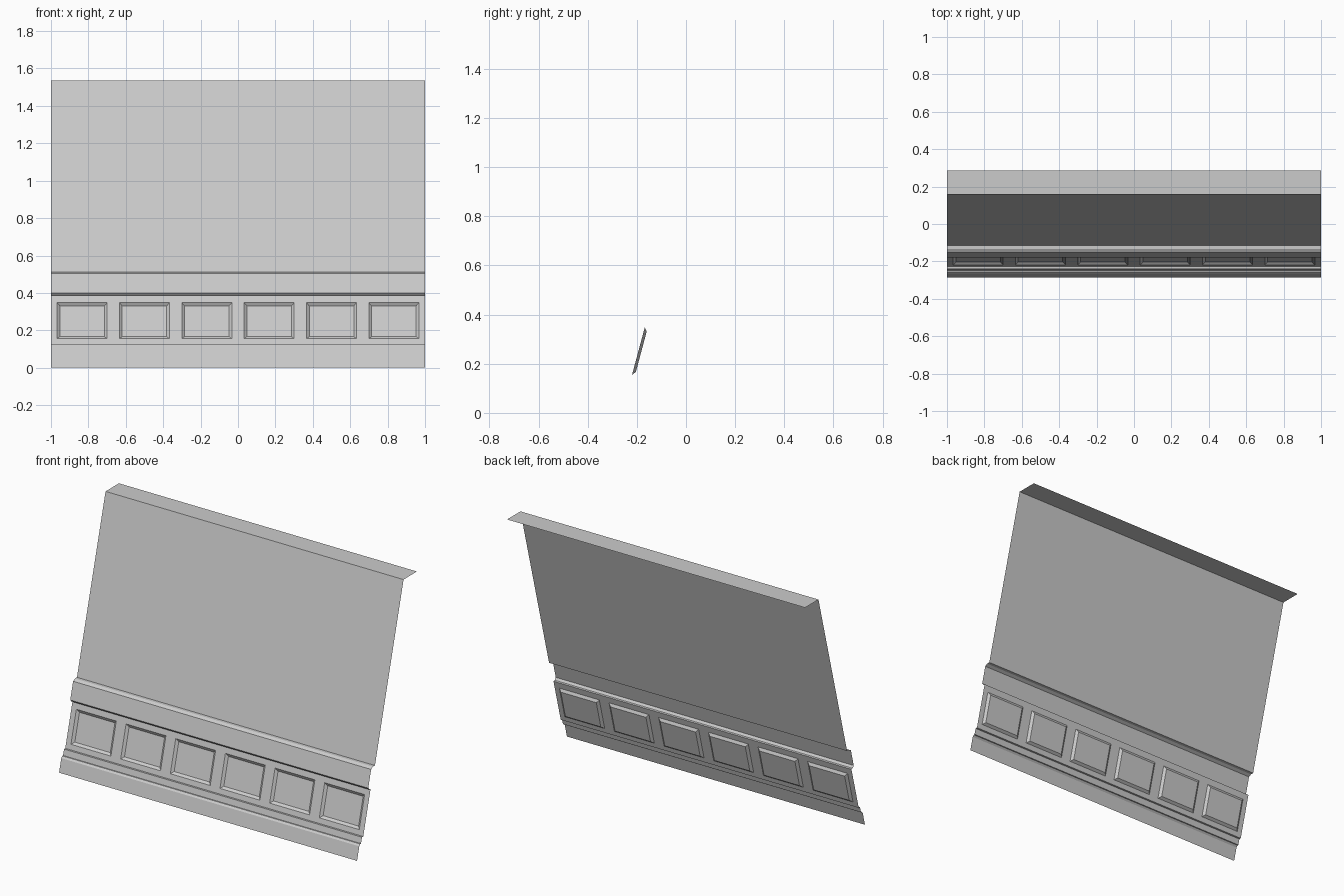
import bpy, bmesh, math

if "Cube" in bpy.data.objects:
    bpy.data.objects.remove(bpy.data.objects["Cube"])

SLOPE = math.tan(math.radians(15))   # the whole wall leans back


def lean(offset, z):
    return (offset + SLOPE * z, z)


def finish(name, bm):
    mesh = bpy.data.meshes.new(name)
    bm.to_mesh(mesh)
    bm.free()
    obj = bpy.data.objects.new(name, mesh)
    bpy.context.collection.objects.link(obj)
    return obj


def strip(name, profile, xs=(-1, 1)):
    """Sweep an open (y, z) profile along x as a single-sided sheet."""
    bm = bmesh.new()
    rows = [[bm.verts.new((x, y, z)) for x in xs] for y, z in profile]
    cells = {}
    for r in range(len(rows) - 1):
        for c in range(len(xs) - 1):
            a, b = rows[r], rows[r + 1]
            cells[r, c] = bm.faces.new((a[c], a[c + 1], b[c + 1], b[c]))
    bm.normal_update()
    return bm, cells


FRONT, PLINTH, BAND, WALL = -0.287, -0.273, -0.261, -0.253

# skirting board with a chamfered top and a second smaller step
bm, _ = strip("skirting", [
    lean(FRONT, 0), lean(FRONT, 0.08), (-0.256, 0.09),
    lean(PLINTH, 0.09), lean(PLINTH, 0.125), lean(BAND, 0.125)])
finish("skirting", bm)

# band with six recessed panels
xs = [-1.0]
for i in range(6):
    centre = (2 * i - 5) / 6
    xs += [centre - 0.134, centre + 0.134]
xs.append(1.0)
bm, cells = strip("panel_band", [lean(BAND, z) for z in (0.125, 0.155, 0.348, 0.385)], xs)
panels = [cells[1, c] for c in range(1, 12, 2)]
bmesh.ops.inset_individual(bm, faces=panels, thickness=0.015, depth=-0.012,
                           use_even_offset=True)
finish("panel_band", bm)

# projecting rail above the panels
bm, _ = strip("rail", [
    lean(BAND, 0.385), (-0.169, 0.387), lean(FRONT, 0.40),
    lean(FRONT, 0.503), (-0.135, 0.513), lean(WALL, 0.513)])
finish("rail", bm)

# plain upper wall and the flat ledge behind its top edge
bm, _ = strip("upper_wall", [lean(WALL, 0.513), lean(WALL, 1.536)])
finish("upper_wall", bm)
bm, _ = strip("top_ledge", [lean(WALL, 1.536), (0.287, 1.536)])
finish("top_ledge", bm)
